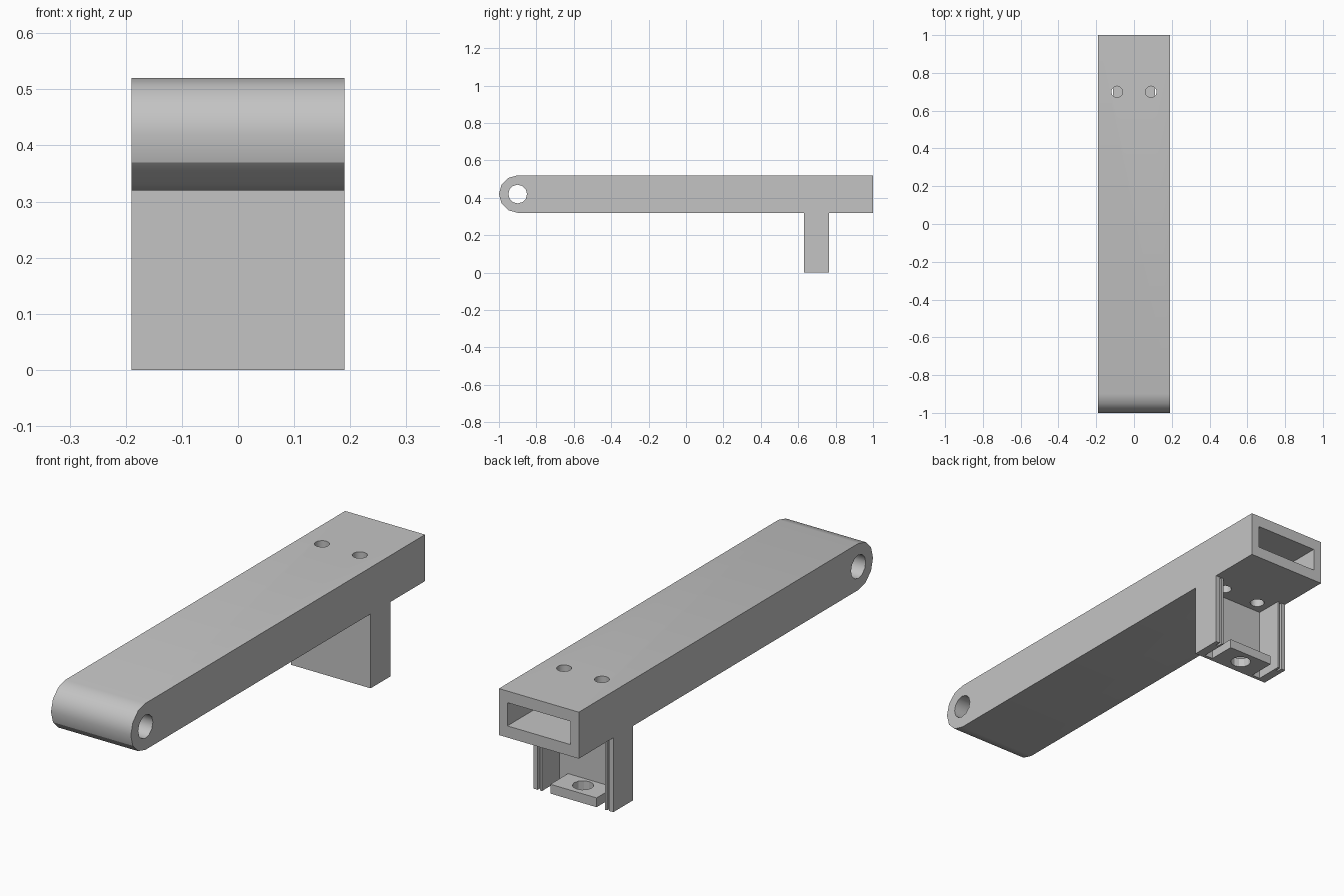
import bpy, bmesh, math
from mathutils import Matrix, Vector

cube = bpy.data.objects.get("Cube")
if cube:
    bpy.data.objects.remove(cube, do_unlink=True)

grey = bpy.data.materials.new("light_grey_plastic")
grey.use_nodes = True
grey.diffuse_color = (0.55, 0.55, 0.55, 1)
grey.node_tree.nodes["Principled BSDF"].inputs["Base Color"].default_value = (0.55, 0.55, 0.55, 1)


def make(name, bm):
    bmesh.ops.recalc_face_normals(bm, faces=bm.faces)
    mesh = bpy.data.meshes.new(name)
    bm.to_mesh(mesh)
    bm.free()
    mesh.materials.append(grey)
    ob = bpy.data.objects.new(name, mesh)
    bpy.context.collection.objects.link(ob)
    return ob


def box(name, x, y, z):
    """Box from (min, max) pairs."""
    bm = bmesh.new()
    bmesh.ops.create_cube(bm, size=1)
    for v in bm.verts:
        v.co = Vector([lo + (c + 0.5) * (hi - lo) for c, (lo, hi) in zip(v.co, (x, y, z))])
    return make(name, bm)


def cylinder(name, centre, radius, depth, axis="Z"):
    bm = bmesh.new()
    turn = Matrix.Rotation(math.pi / 2, 4, "Y") if axis == "X" else Matrix()
    bmesh.ops.create_cone(bm, cap_ends=True, segments=12, radius1=radius, radius2=radius,
                          depth=depth, matrix=Matrix.Translation(centre) @ turn)
    return make(name, bm)


def select(ob):
    bpy.ops.object.select_all(action="DESELECT")
    ob.select_set(True)
    bpy.context.view_layer.objects.active = ob


def cut(ob, *cutters):
    select(ob)
    for c in cutters:
        mod = ob.modifiers.new("cut", "BOOLEAN")
        mod.operation, mod.solver, mod.object = "DIFFERENCE", "EXACT", c
        bpy.ops.object.modifier_apply(modifier=mod.name)
        bpy.data.objects.remove(c, do_unlink=True)


W, BOTTOM, TOP = 0.19, 0.32, 0.52
MID, R = 0.42, 0.1
PIVOT_Y, POST_Y = -0.9, 0.7

# Arm: side profile with a rounded pivot end, extruded across the width
profile = [(1, BOTTOM), (1, TOP)]
for i in range(7):
    a = math.radians(90 + 30 * i)
    profile.append((PIVOT_Y + R * math.cos(a), MID + R * math.sin(a)))
bm = bmesh.new()
side = bm.faces.new([bm.verts.new((-W, y, z)) for y, z in profile])
grown = bmesh.ops.extrude_face_region(bm, geom=[side])["geom"]
bmesh.ops.translate(bm, vec=(2 * W, 0, 0), verts=[g for g in grown if isinstance(g, bmesh.types.BMVert)])
arm = make("arm", bm)

# Pivot hole, rear socket and the two screw holes
cut(arm,
    cylinder("pivot_cutter", (0, PIVOT_Y, MID), 0.05, 1, "X"),
    box("socket_cutter", (-0.15, 0.15), (0.5, 1.1), (0.37, 0.47)),
    *[cylinder("screw_cutter", (s * 0.09, POST_Y, MID), 0.03, 0.5) for s in (-1, 1)])
select(arm)
bpy.ops.object.shade_smooth_by_angle(angle=math.radians(35))

# Crisp edge under the rounded nose
for e in arm.data.edges:
    if all(abs(arm.data.vertices[i].co.z - 0.37) < 0.001 and arm.data.vertices[i].co.y < -0.95
           for i in e.vertices):
        e.use_edge_sharp = True

# Post: open-backed housing with a narrow groove in each rear edge
post = box("post", (-W, W), (0.63, 0.765), (0, BOTTOM))
cut(post,
    box("cavity_cutter", (-0.15, 0.15), (0.645, 0.9), (-0.1, 0.4)),
    *[box("groove_cutter", (s * 0.165 - 0.005, s * 0.165 + 0.005), (0.74, 0.9), (-0.1, 0.4))
      for s in (-1, 1)])

# Tab at the foot of the post
tab = box("tab", (-0.11, 0.11), (0.64, 0.765), (0, 0.04))
cut(tab, cylinder("tab_hole_cutter", (0, POST_Y, 0.02), 0.042, 0.2))
